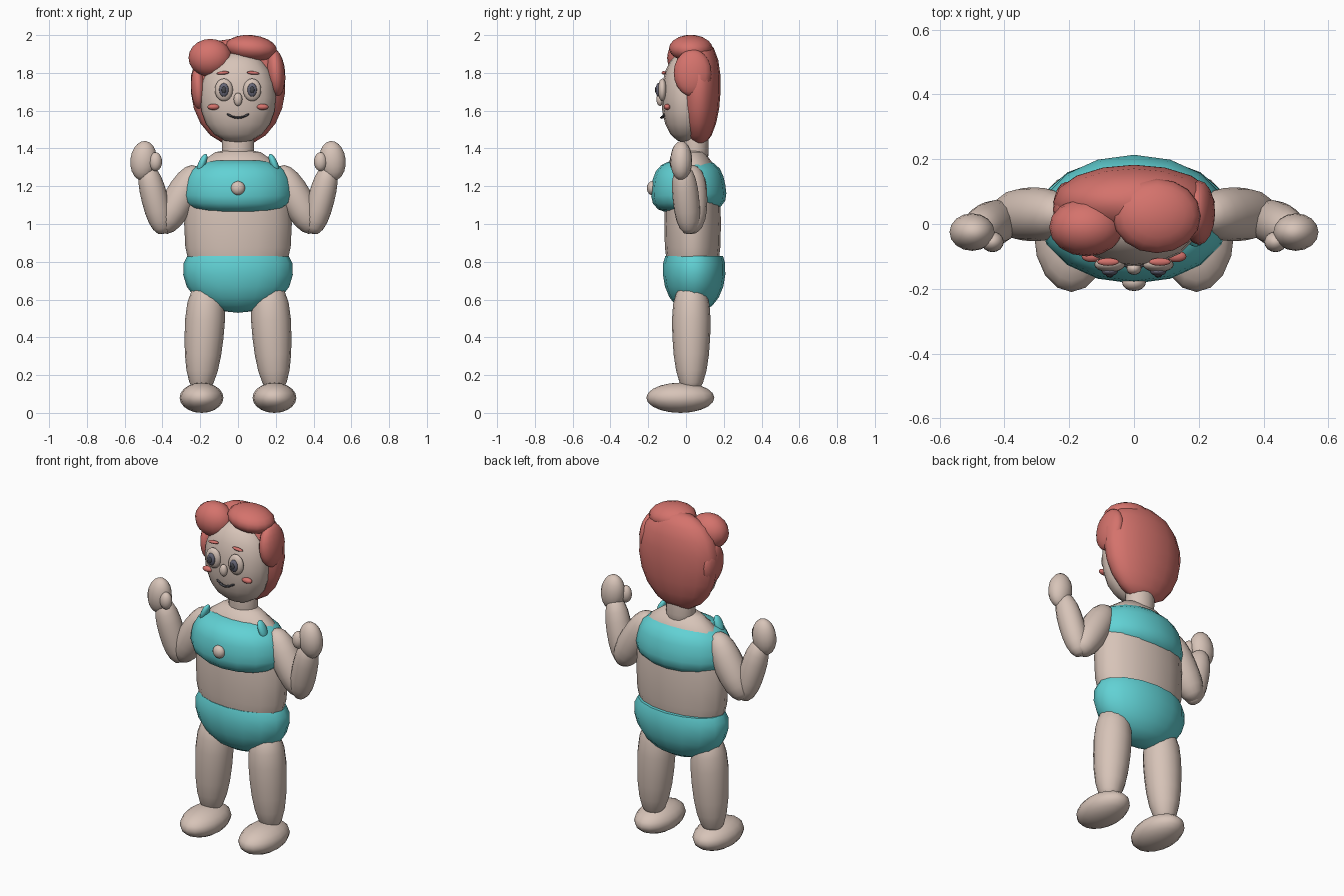
import bpy, bmesh, math
from mathutils import Matrix, Vector

cube = bpy.data.objects.get("Cube")
if cube:
    bpy.data.objects.remove(cube, do_unlink=True)


def material(name, red, green, blue):
    mat = bpy.data.materials.new(name)
    mat.use_nodes = True
    colour = (red, green, blue, 1)
    mat.diffuse_color = colour
    mat.node_tree.nodes["Principled BSDF"].inputs["Base Color"].default_value = colour
    return mat


skin = material("skin", .68, .55, .48)
teal = material("swimsuit teal", .12, .64, .66)
coral = material("coral red", .66, .17, .15)
iris_grey = material("iris grey", .13, .13, .18)
dark_grey = material("dark grey", .06, .06, .07)


def rounded(name, mat, centre, radii, power=2, taper=0, tilt=0, pitch=0, cut_height=None):
    """Rounded solid: power makes it fuller, taper widens its upper end,
    tilt turns it about y, pitch about x, and cut_height slices off its top."""
    bm = bmesh.new()
    bmesh.ops.create_uvsphere(bm, u_segments=16, v_segments=10, radius=1)
    for vert in bm.verts:
        across = math.hypot(vert.co.x, vert.co.y)
        height = min(abs(vert.co.z), 1)
        if height < 1 and across > 0:
            wanted = (1 - height ** power) ** (1 / power) * (1 + taper * vert.co.z)
            vert.co.x *= wanted / across
            vert.co.y *= wanted / across
    turn = Matrix.Rotation(tilt, 4, "Y") @ Matrix.Rotation(pitch, 4, "X")
    bm.transform(Matrix.Translation(centre) @ turn @ Matrix.Diagonal((*radii, 1)))
    if cut_height is not None:
        geometry = bm.verts[:] + bm.edges[:] + bm.faces[:]
        bmesh.ops.bisect_plane(bm, geom=geometry, plane_co=Vector((0, 0, cut_height)),
                               plane_no=Vector((0, 0, 1)), clear_outer=True)
        bmesh.ops.holes_fill(bm, edges=[edge for edge in bm.edges if edge.is_boundary])
    mesh = bpy.data.meshes.new(name)
    bm.to_mesh(mesh)
    bm.free()
    mesh.materials.append(mat)
    part = bpy.data.objects.new(name, mesh)
    bpy.context.collection.objects.link(part)
    for other in bpy.context.selected_objects:
        other.select_set(False)
    part.select_set(True)
    bpy.context.view_layer.objects.active = part
    bpy.ops.object.shade_smooth_by_angle(angle=math.radians(50))


def pair(name, mat, centre, radii, tilt=0, **shape):
    """Build a part on the left and its mirror image on the right."""
    x, y, z = centre
    rounded("left_" + name, mat, (x, y, z), radii, tilt=tilt, **shape)
    rounded("right_" + name, mat, (-x, y, z), radii, tilt=-tilt, **shape)


# Body and swimsuit
rounded("torso", skin, centre=(0, .035, 1), radii=(.285, .15, .4), power=2.5)
rounded("neck", skin, centre=(0, .05, 1.42), radii=(.085, .07, .1), power=4)
rounded("bikini_top", teal, centre=(0, .013, 1.2), radii=(.287, .195, .145),
        power=3, taper=-.1, pitch=.04)
rounded("bikini_bottom", teal, centre=(0, .043, .73), radii=(.29, .165, .2),
        power=2.2, taper=.1, cut_height=.83)
rounded("chest_button", skin, centre=(0, -.18, 1.19), radii=(.037, .027, .037))
pair("strap", teal, centre=(.19, -.04, 1.32), radii=(.02, .03, .055), tilt=-.4)

# Head and face
rounded("head", skin, centre=(0, 0, 1.67), radii=(.2, .13, .24), power=2.2)
rounded("nose", skin, centre=(0, -.137, 1.66), radii=(.023, .02, .035))
pair("eye", skin, centre=(.075, -.125, 1.71), radii=(.048, .024, .06))
pair("iris", iris_grey, centre=(.075, -.147, 1.71), radii=(.025, .013, .036))
pair("pupil", dark_grey, centre=(.075, -.157, 1.71), radii=(.012, .008, .018))
pair("eyebrow", coral, centre=(.08, -.117, 1.8), radii=(.034, .012, .009), tilt=.08)
pair("cheek", coral, centre=(.13, -.1, 1.62), radii=(.032, .018, .016))

# Smile, as a chain of short overlapping pieces
for step in range(-3, 4):
    bend = step * step * .003
    rounded("mouth_piece", dark_grey, centre=(step * .022, bend - .128, 1.563 + bend),
            radii=(.017, .009, .006), tilt=step * -.25)

# Hair
rounded("hair_back", coral, centre=(0, .068, 1.7), radii=(.25, .115, .285), power=2.2, taper=.1)
rounded("fringe_right", coral, centre=(-.147, -.01, 1.88), radii=(.115, .09, .1))
rounded("fringe_left", coral, centre=(.07, .025, 1.93), radii=(.137, .115, .07), tilt=.1)
rounded("side_lock_left", coral, centre=(.2, .035, 1.8), radii=(.05, .1, .125), tilt=-.08)
rounded("side_lock_right", coral, centre=(-.21, .045, 1.72), radii=(.04, .085, .115), tilt=-.05)

# Arms and hands
pair("upper_arm", skin, centre=(.31, .03, 1.13), radii=(.086, .083, .2), power=2.5, tilt=-.53)
pair("forearm", skin, centre=(.44, 0, 1.13), radii=(.07, .07, .19), power=2.5, tilt=.25, pitch=.1)
pair("hand", skin, centre=(.5, -.025, 1.335), radii=(.07, .058, .105), tilt=-.1)
pair("thumb", skin, centre=(.437, -.055, 1.33), radii=(.035, .032, .05))

# Legs and feet
pair("leg", skin, centre=(.18, .028, .4), radii=(.103, .1, .3), power=2.5, taper=.15, tilt=-.06)
pair("foot", skin, centre=(.193, -.03, .08), radii=(.116, .18, .08))
